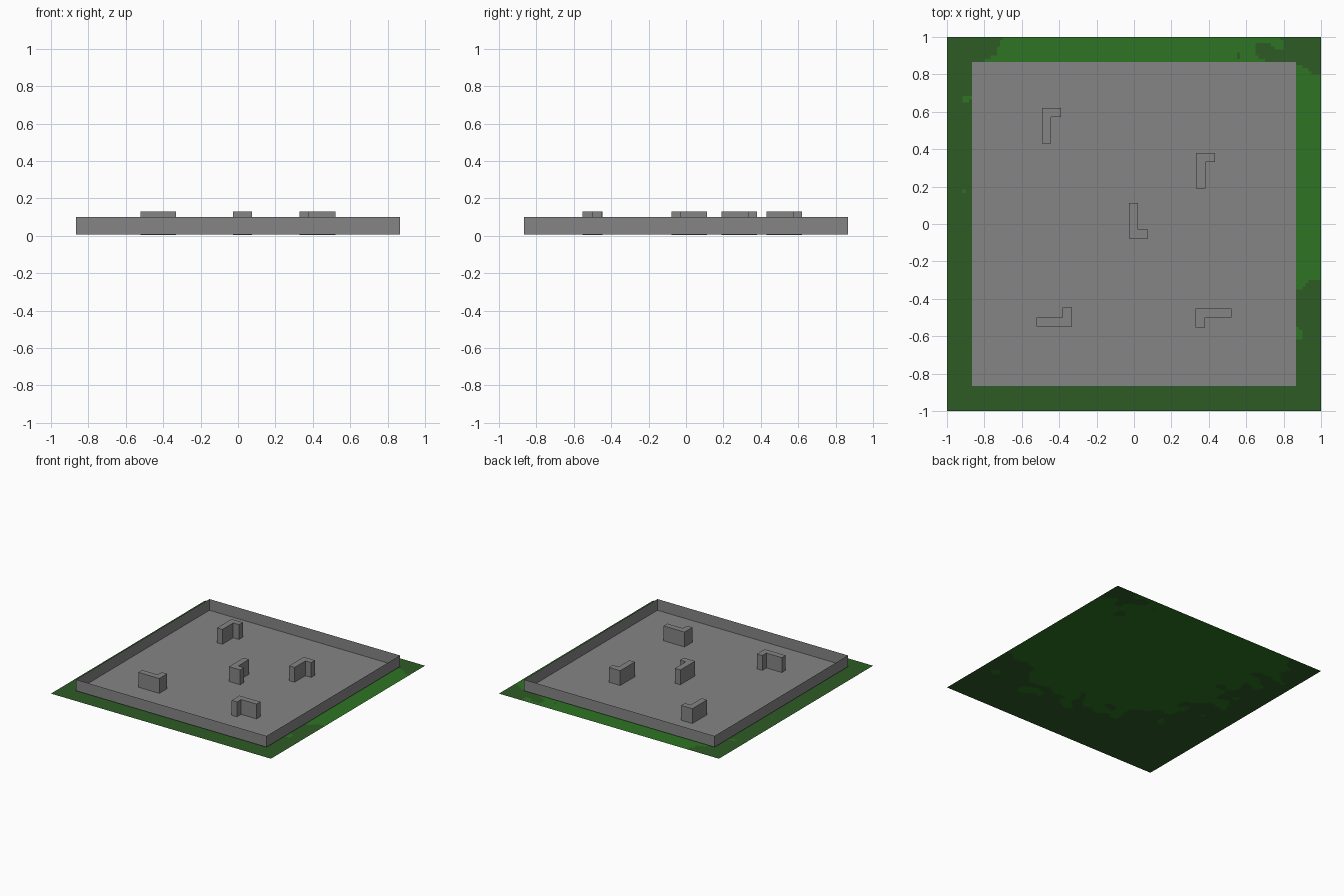
import bpy, bmesh
from mathutils import Vector, noise

if "Cube" in bpy.data.objects:
    bpy.data.objects.remove(bpy.data.objects["Cube"])


def material(name, rgb):
    m = bpy.data.materials.new(name)
    m.diffuse_color = (*rgb, 1)
    m.use_nodes = True
    m.node_tree.nodes["Principled BSDF"].inputs["Base Color"].default_value = m.diffuse_color
    return m


GREY = material("concrete_grey", (0.235, 0.235, 0.235))
DARK = material("dark_grass", (0.027, 0.105, 0.018))
LIGHT = material("light_grass", (0.027, 0.175, 0.017))


def finish(bm, name, *mats):
    me = bpy.data.meshes.new(name)
    bm.to_mesh(me)
    bm.free()
    for m in mats:
        me.materials.append(m)
    ob = bpy.data.objects.new(name, me)
    bpy.context.collection.objects.link(ob)
    return ob


# grass: flat square, light patches where a noisy round field is positive
def is_light(p):
    edge = 1.06 - (p - Vector((0.3, 0.5, 0))).length
    corner = 0.3 - (p - Vector((1.0, 1.0, 0))).length      # dark far corner
    field = min(edge, -corner)
    mottling = noise.noise(p * 9 + Vector((3.1, 7.7, 0.4))) * 0.32
    return field + mottling > 0


bm = bmesh.new()
bmesh.ops.create_grid(bm, x_segments=120, y_segments=120, size=1)
for f in bm.faces:
    f.material_index = int(is_light(f.calc_center_median()))
finish(bm, "grass_ground", DARK, LIGHT)

# arena: thin-walled open tray
H, Z0, Z1 = 0.866, 0.008, 0.1
bm = bmesh.new()
bmesh.ops.create_cube(bm, size=1)
for v in bm.verts:
    v.co = (v.co.x * 2 * H, v.co.y * 2 * H, Z1 if v.co.z > 0 else Z0)
top = [f for f in bm.faces if f.normal.z > 0.9]
bmesh.ops.delete(bm, geom=top, context='FACES_ONLY')
finish(bm, "arena_tray", GREY)


# L-shaped obstacles: outer corner, long-arm direction, short-arm direction
def l_block(name, corner, long_dir, short_dir, length=0.19, width=0.102, t=0.049):
    c, u, w = Vector(corner), Vector(long_dir), Vector(short_dir)
    outline = [(0, 0), (length, 0), (length, t), (t, t), (t, width), (0, width)]
    bm = bmesh.new()
    vs = [bm.verts.new((*(c + u * a + w * b), 0.004)) for a, b in outline]
    face = bm.faces.new(vs)
    ext = bmesh.ops.extrude_face_region(bm, geom=[face], use_keep_orig=True)
    bmesh.ops.translate(bm, vec=(0, 0, 0.126),
                        verts=[g for g in ext["geom"] if isinstance(g, bmesh.types.BMVert)])
    bmesh.ops.recalc_face_normals(bm, faces=bm.faces)
    finish(bm, name, GREY)


l_block("obstacle_back_left", (-0.492, 0.62), (0, -1), (1, 0))
l_block("obstacle_back_right", (0.332, 0.38), (0, -1), (1, 0))
l_block("obstacle_centre", (-0.027, -0.078), (0, 1), (1, 0))
l_block("obstacle_front_left", (-0.332, -0.548), (-1, 0), (0, 1))
l_block("obstacle_front_right", (0.33, -0.452), (1, 0), (0, -1))
